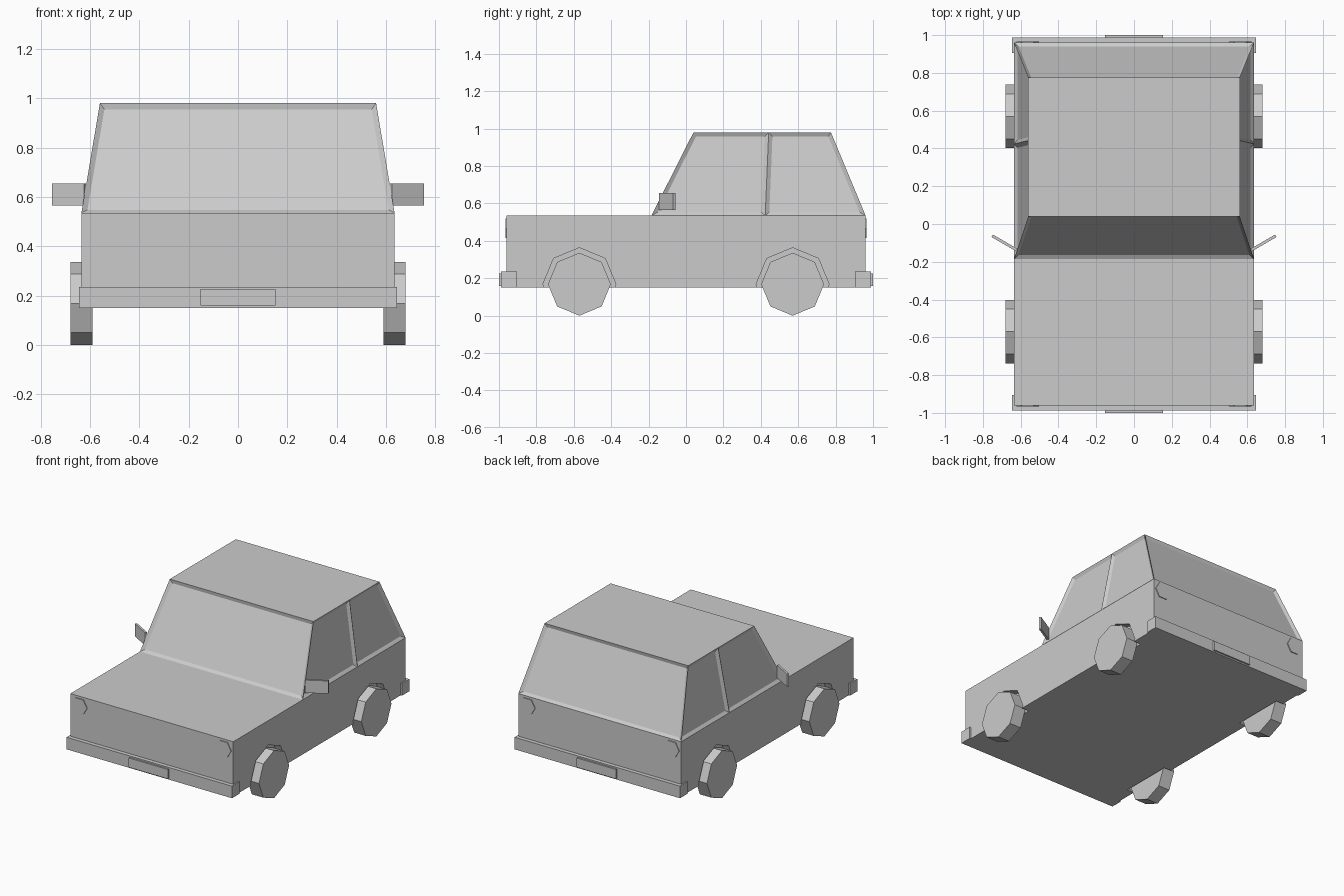
import bpy, bmesh, math
from mathutils import Matrix

if "Cube" in bpy.data.objects:
    bpy.data.objects.remove(bpy.data.objects["Cube"])

paint = bpy.data.materials.new("plain grey")
paint.diffuse_color = (0.6, 0.6, 0.6, 1)
paint.use_nodes = True
paint.node_tree.nodes["Principled BSDF"].inputs["Base Color"].default_value = paint.diffuse_color


def add_object(name, bm):
    bmesh.ops.recalc_face_normals(bm, faces=bm.faces[:])
    me = bpy.data.meshes.new(name)
    bm.to_mesh(me)
    bm.free()
    me.materials.append(paint)
    ob = bpy.data.objects.new(name, me)
    bpy.context.collection.objects.link(ob)
    return ob


def box(name, center, size, turn=0):
    bm = bmesh.new()
    m = Matrix.Translation(center) @ Matrix.Rotation(turn, 4, 'Z') @ Matrix.Diagonal((*size, 1))
    bmesh.ops.create_cube(bm, size=1, matrix=m)
    return add_object(name, bm)


def disc(bm, center, r, depth, sides, axis, spin=0):
    # prism along the x or y axis
    turn = Matrix.Rotation(math.pi / 2, 4, 'Y' if axis == 'x' else 'X')
    m = Matrix.Translation(center) @ turn @ Matrix.Rotation(spin, 4, 'Z')
    bmesh.ops.create_cone(bm, cap_ends=True, segments=sides, radius1=r, radius2=r,
                          depth=depth, matrix=m)


# Body shell with tapering cabin: side outline points (y, z)
outline = {
    "front_low": (-0.96, 0.15), "back_low": (0.96, 0.15),
    "back_belt": (0.96, 0.535), "pillar_low": (0.4235, 0.535),
    "screen_low": (-0.185, 0.535), "nose": (-0.96, 0.535),
    "screen_top": (0.04, 0.98), "pillar_top": (0.442, 0.98), "back_top": (0.775, 0.98),
}
bm = bmesh.new()
side = {s: {k: bm.verts.new((s * (0.56 if z > 0.6 else 0.635), y, z))
            for k, (y, z) in outline.items()} for s in (-1, 1)}
windows = []
for s in (-1, 1):
    v = side[s]
    bm.faces.new([v[k] for k in ("front_low", "back_low", "back_belt",
                                 "pillar_low", "screen_low", "nose")])
    windows.append(bm.faces.new([v[k] for k in ("screen_low", "pillar_low",
                                                "pillar_top", "screen_top")]))
    windows.append(bm.faces.new([v[k] for k in ("pillar_low", "back_belt",
                                                "back_top", "pillar_top")]))


def across(*keys):
    return bm.faces.new([side[-1][k] for k in keys] + [side[1][k] for k in reversed(keys)])


across("front_low", "back_low")
across("back_low", "back_belt")
across("screen_top", "pillar_top", "back_top")
across("nose", "screen_low")
across("front_low", "nose")
windows.append(across("screen_low", "screen_top"))
windows.append(across("back_belt", "back_top"))
bmesh.ops.recalc_face_normals(bm, faces=bm.faces[:])
# Recessed windows
bmesh.ops.inset_individual(bm, faces=windows, thickness=0.021, depth=-0.014,
                           use_even_offset=True)
body = add_object("body", bm)

# Wheel arches cut from the body, and octagonal wheels
bm = bmesh.new()
for s in (-1, 1):
    for y in (-0.57, 0.57):
        disc(bm, (s * 0.64, y, 0.168), 0.195, 0.12, 8, 'x')
cutter = add_object("wheel_arch_cutter", bm)
cutter.hide_render = True
cutter.hide_viewport = True
cutter.display_type = 'WIRE'
cut = body.modifiers.new("wheel arches", 'BOOLEAN')
cut.operation = 'DIFFERENCE'
cut.solver = 'EXACT'
cut.object = cutter

for s, sn in ((-1, "left"), (1, "right")):
    for y, yn in ((-0.57, "front"), (0.57, "back")):
        bm = bmesh.new()
        disc(bm, (s * 0.635, y, 0.168), 0.168, 0.09, 8, 'x')
        add_object(f"{yn}_{sn}_wheel", bm)
    # Door mirror
    box(f"{sn}_mirror", (s * 0.686, -0.1, 0.61), (0.15, 0.015, 0.09), s * math.radians(30))

# Bumpers, number plates and hexagonal lamps at both ends
for e, en in ((-1, "front"), (1, "back")):
    box(f"{en}_bumper", (0, e * 0.946, 0.1925), (1.29, 0.084, 0.085))
    box(f"{en}_plate", (0, e * 0.99, 0.1925), (0.305, 0.02, 0.066))
    for s, sn in ((-1, "left"), (1, "right")):
        bm = bmesh.new()
        disc(bm, (s * 0.562, e * 0.96, 0.467), 0.06, 0.012, 6, 'y', math.pi / 2)
        add_object(f"{en}_{sn}_lamp", bm)
